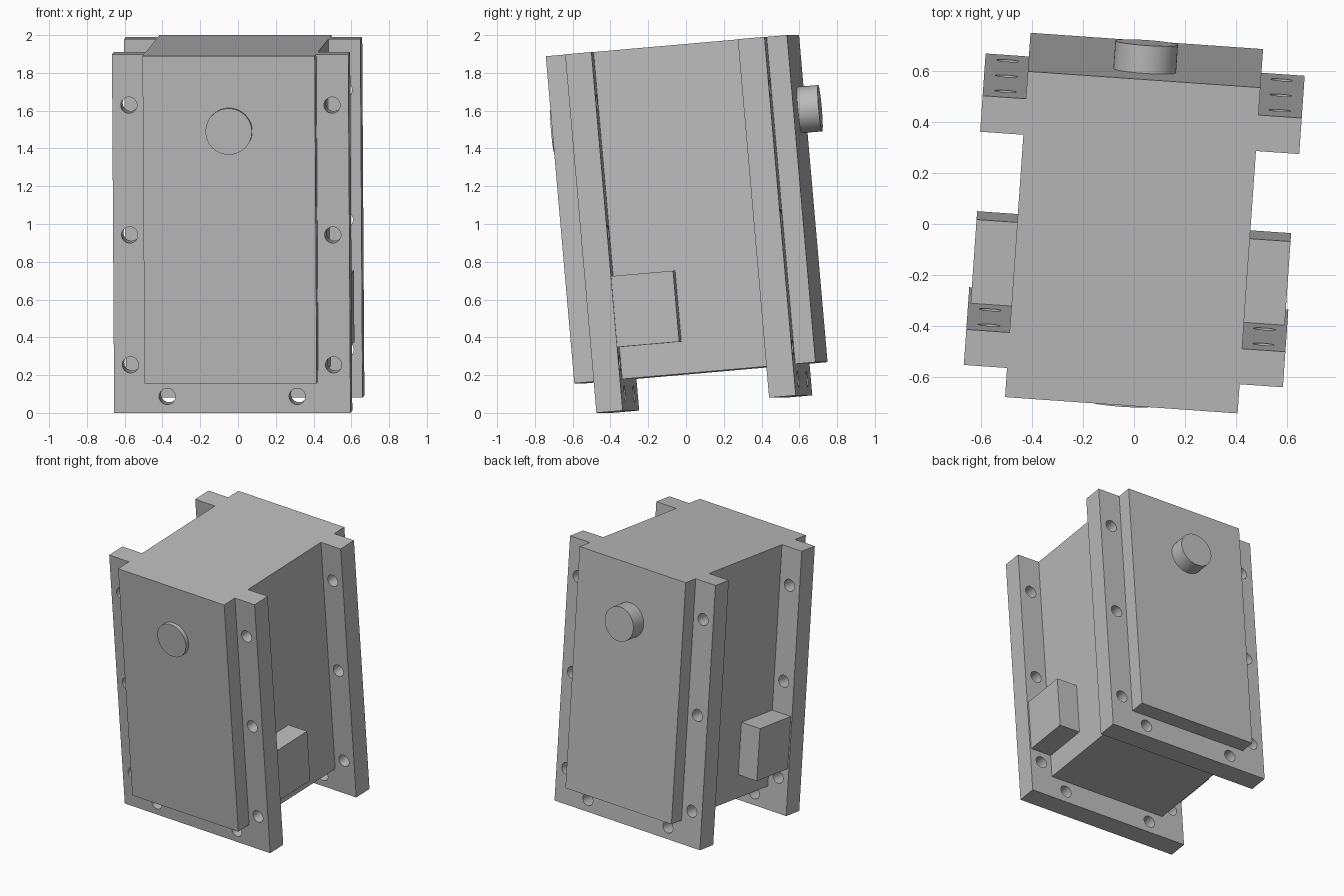
import bpy, math
from mathutils import Matrix, Vector

if "Cube" in bpy.data.objects:
    bpy.data.objects.remove(bpy.data.objects["Cube"], do_unlink=True)

# The whole housing leans forward and is turned slightly
TILT = Matrix.Rotation(math.radians(-4), 4, 'Z') @ Matrix.Rotation(math.radians(5), 4, 'X')

grey = bpy.data.materials.new("plain_grey")
grey.use_nodes = True
grey.diffuse_color = (0.5, 0.5, 0.5, 1)
grey.node_tree.nodes["Principled BSDF"].inputs["Base Color"].default_value = (0.5, 0.5, 0.5, 1)


def box(name, x, y, z):
    """Box between (low, high) limits on each axis."""
    bpy.ops.mesh.primitive_cube_add(size=1)
    ob = bpy.context.object
    ob.name = name
    size = [b - a for a, b in (x, y, z)]
    mid = Vector([(a + b) / 2 for a, b in (x, y, z)])
    ob.data.transform(Matrix.Translation(mid) @ Matrix.Diagonal((*size, 1)))
    ob.data.materials.append(grey)
    return ob


def rod(name, x, z, radius, y0, y1, sides=48):
    """Cylinder running front to back."""
    bpy.ops.mesh.primitive_cylinder_add(vertices=sides, radius=radius, depth=y1 - y0)
    ob = bpy.context.object
    ob.name = name
    turn = Matrix.Rotation(math.pi / 2, 4, 'X')
    ob.data.transform(Matrix.Translation((x, (y0 + y1) / 2, z)) @ turn)
    ob.data.materials.append(grey)
    return ob


def drill(ob, y0, y1):
    """Cut the bolt holes through a flange."""
    spots = [(s * 0.539, z) for s in (-1, 1) for z in (0.293, 0.983, 1.673)]
    spots += [(-0.345, 0.125), (0.345, 0.125)]
    for x, z in spots:
        cutter = rod("hole_cutter", x, z, 0.043, y0 - 0.1, y1 + 0.1, 32)
        cutter.hide_render = True
        mod = ob.modifiers.new("hole", 'BOOLEAN')
        mod.operation = 'DIFFERENCE'
        mod.solver = 'EXACT'
        mod.object = cutter
        bpy.context.view_layer.objects.active = ob
        bpy.ops.object.modifier_apply(modifier=mod.name)
        bpy.data.objects.remove(cutter, do_unlink=True)


TOP, BASE, FOOT = 1.943, 0.205, 0.038
HALF, WIDE = 0.457, 0.627
parts = []

# Main body between the two flanges
parts.append(box("body", (-HALF, HALF), (-0.29, 0.49), (BASE, TOP)))

# Drilled flanges, each with a raised cover plate
for end, inner, outer, cover in (("front", -0.29, -0.43, -0.545), ("back", 0.49, 0.632, 0.74)):
    y = sorted((inner, outer))
    flange = box(end + "_flange", (-WIDE, WIDE), y, (FOOT, TOP))
    drill(flange, *y)
    parts.append(flange)
    parts.append(box(end + "_cover", (-HALF, HALF), sorted((outer, cover)), (BASE, TOP)))

# Shaft ends
parts.append(rod("front_shaft_end", 0, 1.545, 0.123, -0.575, -0.545))
parts.append(rod("back_shaft_end", 0, 1.545, 0.123, 0.74, 0.85))

# Side blocks behind the front flange
for side, s in (("left", 1), ("right", -1)):
    parts.append(box(side + "_side_block", sorted((s * HALF, s * 0.617)), (-0.29, 0.04), (0.375, 0.752)))

# Smooth the round parts and lean the assembly
for ob in parts:
    ob.data.transform(TILT)
    bpy.ops.object.select_all(action='DESELECT')
    ob.select_set(True)
    bpy.context.view_layer.objects.active = ob
    bpy.ops.object.shade_smooth_by_angle(angle=math.radians(30))
